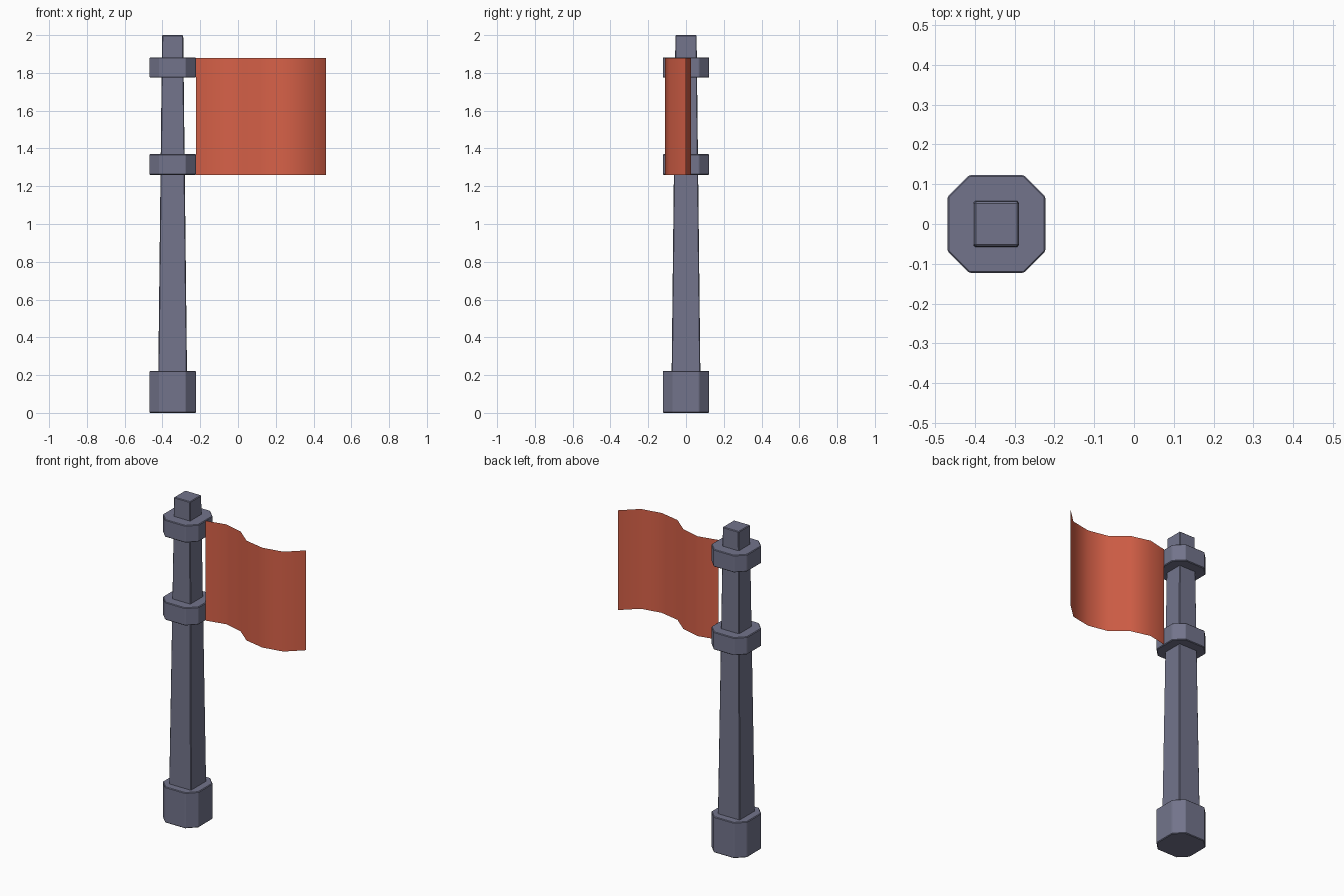
import bpy, bmesh
from mathutils import Vector

if "Cube" in bpy.data.objects:
    bpy.data.objects.remove(bpy.data.objects["Cube"], do_unlink=True)

POLE_X = -0.346


def make_material(name, rgb):
    mat = bpy.data.materials.new(name)
    mat.use_nodes = True
    mat.diffuse_color = (*rgb, 1)
    mat.node_tree.nodes["Principled BSDF"].inputs["Base Color"].default_value = (*rgb, 1)
    return mat


iron = make_material("slate grey", (0.17, 0.175, 0.26))
cloth = make_material("orange red", (0.68, 0.12, 0.065))


def add_object(name, bm, mat):
    mesh = bpy.data.meshes.new(name)
    bm.to_mesh(mesh)
    bm.free()
    mesh.materials.append(mat)
    obj = bpy.data.objects.new(name, mesh)
    bpy.context.collection.objects.link(obj)
    return obj


def soften(obj, width):
    mod = obj.modifiers.new("edge bevel", "BEVEL")
    mod.width = width
    mod.segments = 1
    mod.limit_method = "ANGLE"


def square(half):
    return [(-half, -half), (half, -half), (half, half), (-half, half)]


def chamfered_square(half, flat):
    return [(-flat, -half), (flat, -half), (half, -flat), (half, flat),
            (flat, half), (-flat, half), (-half, flat), (-half, -flat)]


def prism(name, bottom, top, z0, z1, bevel):
    """Solid between two outlines with the same number of corners."""
    bm = bmesh.new()
    low = [bm.verts.new((x, y, z0)) for x, y in bottom]
    high = [bm.verts.new((x, y, z1)) for x, y in top]
    bm.faces.new(low[::-1])
    bm.faces.new(high)
    n = len(low)
    for i in range(n):
        j = (i + 1) % n
        bm.faces.new((low[i], low[j], high[j], high[i]))
    obj = add_object(name, bm, iron)
    obj.location.x = POLE_X
    soften(obj, bevel)


# Tapered square pole
prism("pole", square(0.076), square(0.056), 0.215, 2.0, 0.004)

# Octagonal base and the two collars that hold the flag
outline = chamfered_square(0.123, 0.069)
for name, z0, z1 in (("base", 0, 0.222),
                     ("lower_collar", 1.26, 1.37),
                     ("upper_collar", 1.775, 1.882)):
    prism(name, outline, outline, z0, z1, 0.004)

# Waving flag: a single sheet raised from its wavy lower edge
wave = [(-0.222, 0), (-0.1, 0.027), (0.022, -0.005), (0.118, -0.085),
        (0.245, -0.111), (0.373, -0.087), (0.466, 0)]
bm = bmesh.new()
low = [bm.verts.new((x, y, 1.26)) for x, y in wave]
high = [bm.verts.new((x, y, 1.88)) for x, y in wave]
for i in range(len(wave) - 1):
    face = bm.faces.new((low[i], low[i + 1], high[i + 1], high[i]))
    face.smooth = True
add_object("flag", bm, cloth)
